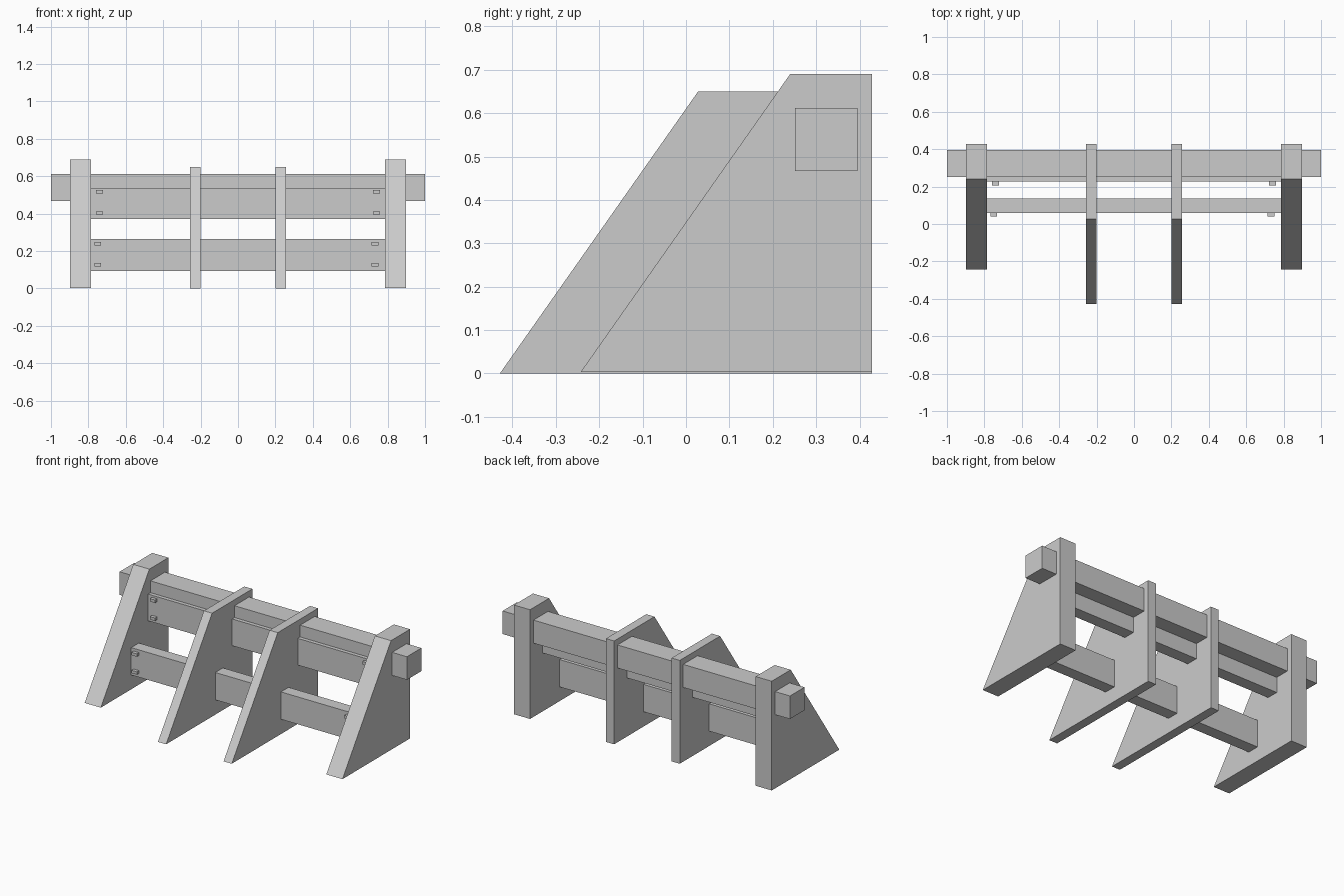
import bpy

if "Cube" in bpy.data.objects:
    bpy.data.objects.remove(bpy.data.objects["Cube"])


def make_mesh(name, verts, faces):
    mesh = bpy.data.meshes.new(name)
    mesh.from_pydata(verts, [], faces)
    mesh.update()
    obj = bpy.data.objects.new(name, mesh)
    bpy.context.collection.objects.link(obj)
    return obj


def slab(name, profile, x0, x1):
    """Extrude a (y, z) profile, counter-clockwise seen from +x, along x."""
    n = len(profile)
    verts = [(x, y, z) for x in (x0, x1) for y, z in profile]
    faces = [tuple(reversed(range(n))), tuple(range(n, 2 * n))]
    faces += [(i, (i + 1) % n, (i + 1) % n + n, i + n) for i in range(n)]
    return make_mesh(name, verts, faces)


def box(name, x, y, z):
    profile = [(y[0], z[0]), (y[1], z[0]), (y[1], z[1]), (y[0], z[1])]
    return slab(name, profile, *x)


# Sloped support brackets: thick outer pair, thin inner pair
OUTER = [(-0.243, 0.003), (0.429, 0.003), (0.429, 0.69), (0.24, 0.69)]
INNER = [(-0.429, 0), (0.429, 0), (0.429, 0.65), (0.028, 0.65)]
for side, s in (("left", -1), ("right", 1)):
    for name, profile, a, b in (("outer_bracket", OUTER, 0.785, 0.897),
                                ("inner_bracket", INNER, 0.2, 0.257)):
        x0, x1 = sorted((s * a, s * b))
        slab(f"{name}_{side}", profile, x0, x1)

# Square beam through all brackets
box("top_beam", (-1, 1), (0.251, 0.395), (0.467, 0.612))

# Planks between the outer brackets, with two bolts at each end
for name, y, z, bolt_x in (("upper_plank", 0.227, (0.37, 0.538), 0.74),
                           ("lower_plank", 0.06, (0.093, 0.265), 0.741)):
    box(name, (-0.79, 0.79), (y, y + 0.076), z)
    for side, s in (("left", -1), ("right", 1)):
        # Lower right bolts sit slightly inward of the mirrored position
        cx = s * bolt_x - (0.009 if name == "lower_plank" else 0)
        for level, cz in (("low", z[0] + 0.033), ("high", z[0] + 0.146)):
            box(f"{name}_bolt_{side}_{level}", (cx - 0.018, cx + 0.018),
                (y - 0.021, y + 0.01), (cz - 0.009, cz + 0.009))
